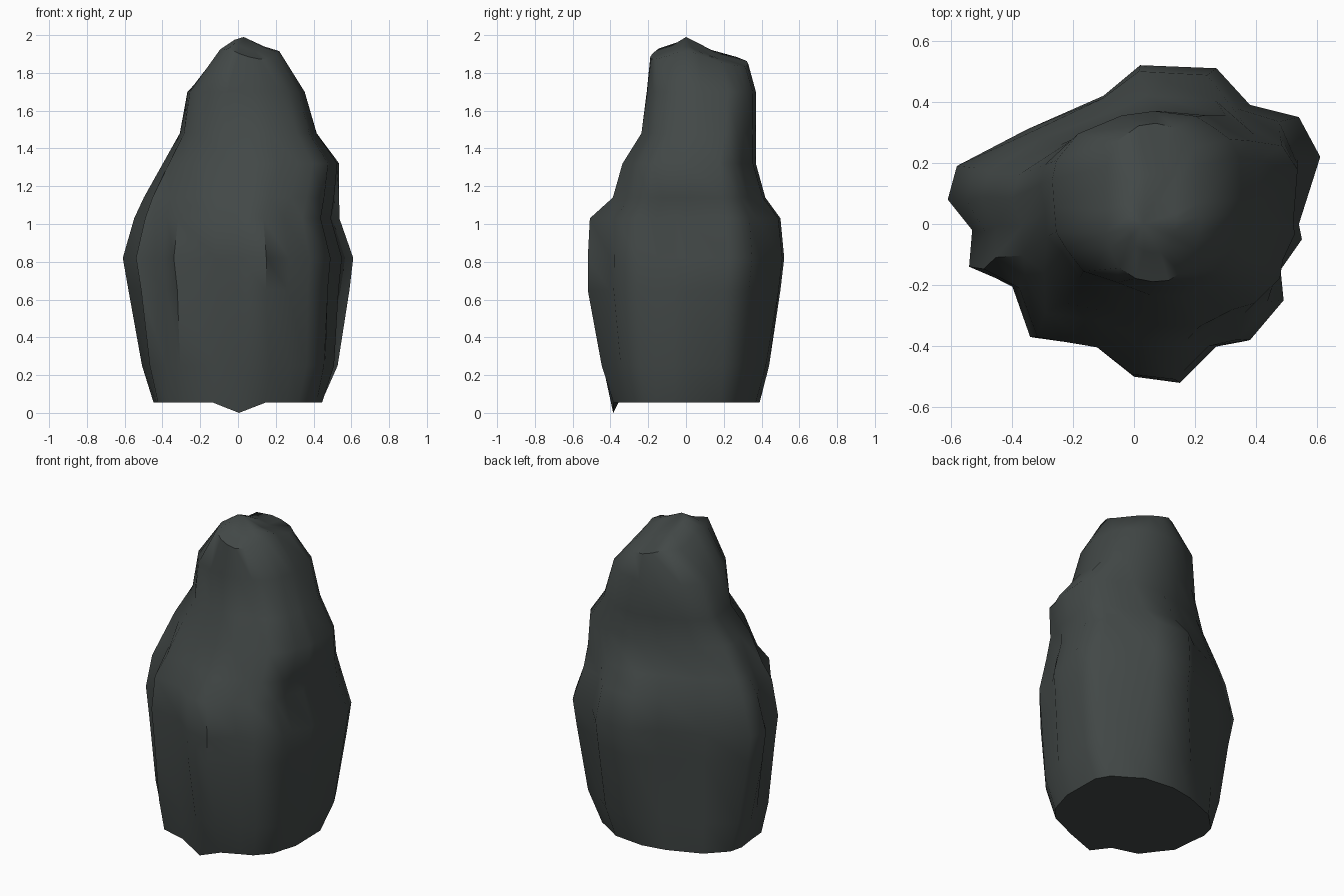
import bpy, bmesh, math

if "Cube" in bpy.data.objects:
    bpy.data.objects.remove(bpy.data.objects["Cube"])

# Widest cross-section of the boulder, seen from above
outline = [(.02, .52), (.27, .51), (.38, .39), (.54, .35), (.61, .22), (.54, 0),
           (.55, -.05), (.48, -.15), (.49, -.25), (.38, -.38), (.27, -.40),
           (.15, -.52), (0, -.50), (-.12, -.40), (-.34, -.37), (-.40, -.20),
           (-.54, -.14), (-.53, -.02), (-.61, .08), (-.58, .19), (-.35, .31), (-.1, .42)]

# Rings: height, left, right, front, back, share of the craggy outline
rings = [(.055, -.45, .46, -.39, .39, .3), (.25, -.51, .54, -.45, .44, .6),
         (.65, -.58, .59, -.52, .50, 1), (.82, -.61, .61, -.52, .52, 1),
         (1.03, -.55, .54, -.51, .50, .9), (1.14, -.50, .545, -.39, .42, .7),
         (1.32, -.40, .55, -.34, .37, .5), (1.48, -.31, .43, -.24, .37, .4),
         (1.70, -.27, .36, -.21, .37, .2)]

# Sloping summit, seen from above: x, y, z
summit_front, summit_back = -.19, .33


def summit_z(x, y):
    """Ridge falling to the right and to the back."""
    z = 1.99 - .24 * (x + .05) if x > -.05 else 1.99 + 1.2 * (x + .05)
    return min(2, z - (.42 * abs(y) if y < .15 else .06 + .3 * (y - .15)))


def ring_points(left, right, front, back, crag):
    points = []
    for x, y in outline:
        u, v = x / .61, y / .52
        a = math.atan2(v, u)
        c, s = math.cos(a), math.sin(a)
        ru = math.copysign(abs(c) ** .75, c)
        rv = math.copysign(abs(s) ** .75, s)
        u, v = u * crag + ru * (1 - crag), v * crag + rv * (1 - crag)
        points.append(((left + right) / 2 + u * (right - left) / 2,
                       (front + back) / 2 + v * (back - front) / 2))
    return points


bm = bmesh.new()
loops = []
for z, left, right, front, back, crag in rings:
    loops.append([bm.verts.new((x, y, z)) for x, y in ring_points(left, right, front, back, crag)])

# Low toe at the front of the base
for v in loops[0]:
    if v.co.y < -.3 and abs(v.co.x + .02) < .08:
        v.co.z = 0

# Summit rim and its shrinking inner ring
for scale in (1, .5):
    pts = ring_points(-.10 * scale + .06 * (1 - scale), .22 * scale + .06 * (1 - scale),
                      summit_front * scale, summit_back * scale, .1)
    loops.append([bm.verts.new((x, y, summit_z(x, y))) for x, y in pts])

n = len(outline)
for a, b in zip(loops, loops[1:]):
    for i in range(n):
        j = (i + 1) % n
        bm.faces.new((a[i], a[j], b[j], b[i]))
bm.faces.new(loops[0])
tip = bm.verts.new((.03, 0, 1.99))
peak = loops[-1]
for i in range(n):
    bm.faces.new((peak[i], peak[(i + 1) % n], tip))
bmesh.ops.recalc_face_normals(bm, faces=bm.faces)

mesh = bpy.data.meshes.new("boulder")
bm.to_mesh(mesh)
bm.free()
boulder = bpy.data.objects.new("boulder", mesh)
bpy.context.collection.objects.link(boulder)

stone = bpy.data.materials.new("dark slate stone")
stone.diffuse_color = (.055, .065, .063, 1)
stone.use_nodes = True
stone.node_tree.nodes["Principled BSDF"].inputs["Base Color"].default_value = stone.diffuse_color
mesh.materials.append(stone)

# Soft shading with a crisp base edge
bpy.context.view_layer.objects.active = boulder
boulder.select_set(True)
bpy.ops.object.shade_smooth_by_angle(angle=math.radians(50))
